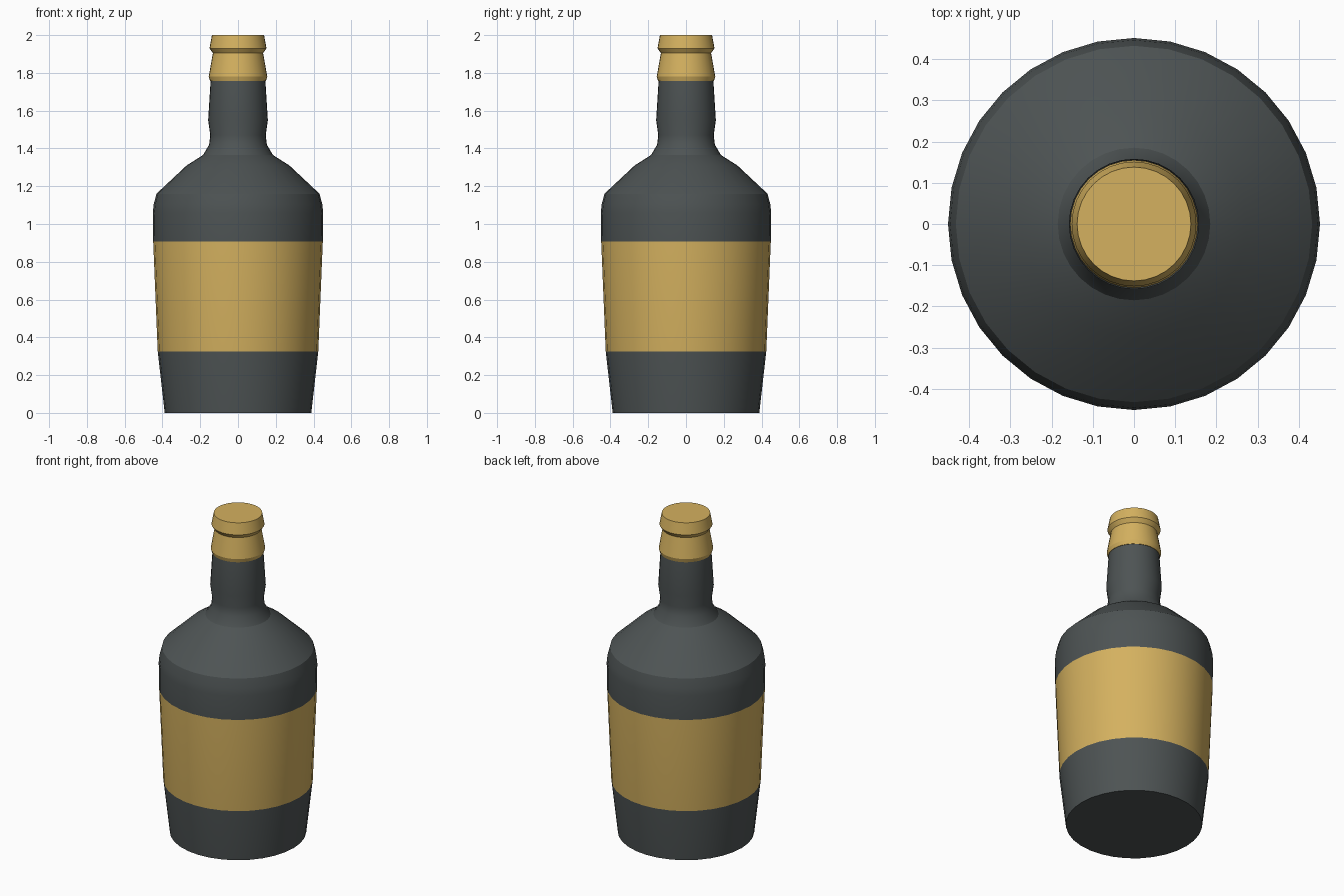
import bpy, bmesh, math

cube = bpy.data.objects.get("Cube")
if cube:
    bpy.data.objects.remove(cube, do_unlink=True)

SIDES = 32


def material(name, color):
    m = bpy.data.materials.new(name)
    m.use_nodes = True
    m.diffuse_color = color
    bsdf = next(n for n in m.node_tree.nodes if n.type == 'BSDF_PRINCIPLED')
    bsdf.inputs["Base Color"].default_value = color
    return m


charcoal = material("charcoal glass", (0.075, 0.087, 0.088, 1))
gold = material("gold", (0.66, 0.44, 0.115, 1))


def lathe(name, profile, mats, band=None):
    """Spin a (radius, z) profile into a closed solid; faces inside band use the second material."""
    bm = bmesh.new()
    rings = []
    for r, z in profile:
        angles = [2 * math.pi * i / SIDES for i in range(SIDES)]
        rings.append([bm.verts.new((r * math.cos(a), r * math.sin(a), z)) for a in angles])
    for low, high in zip(rings, rings[1:]):
        for i in range(SIDES):
            j = (i + 1) % SIDES
            bm.faces.new((low[i], low[j], high[j], high[i]))
    bm.faces.new(rings[0][::-1])
    bm.faces.new(rings[-1])
    if band:
        for f in bm.faces:
            if band[0] < f.calc_center_median().z < band[1]:
                f.material_index = 1
    mesh = bpy.data.meshes.new(name)
    bm.to_mesh(mesh)
    bm.free()
    for m in mats:
        mesh.materials.append(m)
    ob = bpy.data.objects.new(name, mesh)
    bpy.context.collection.objects.link(ob)
    bpy.ops.object.select_all(action='DESELECT')
    ob.select_set(True)
    bpy.context.view_layer.objects.active = ob
    bpy.ops.object.shade_smooth_by_angle(angle=math.radians(26))
    return ob


# Bottle with a wrapped label band
LABEL = (0.325, 0.908)
lathe("bottle", [
    (0.388, 0), (0.425, LABEL[0]), (0.449, LABEL[1]), (0.451, 1.06),
    (0.446, 1.105), (0.432, 1.16), (0.272, 1.31), (0.185, 1.365),
    (0.153, 1.42), (0.147, 1.47), (0.158, 1.55), (0.145, 1.76),
], [charcoal, gold], LABEL)

# Foil cap with a groove under the lip
lathe("cap", [
    (0.148, 1.757), (0.155, 1.78), (0.133, 1.905),
    (0.151, 1.93), (0.138, 2.0),
], [gold])
